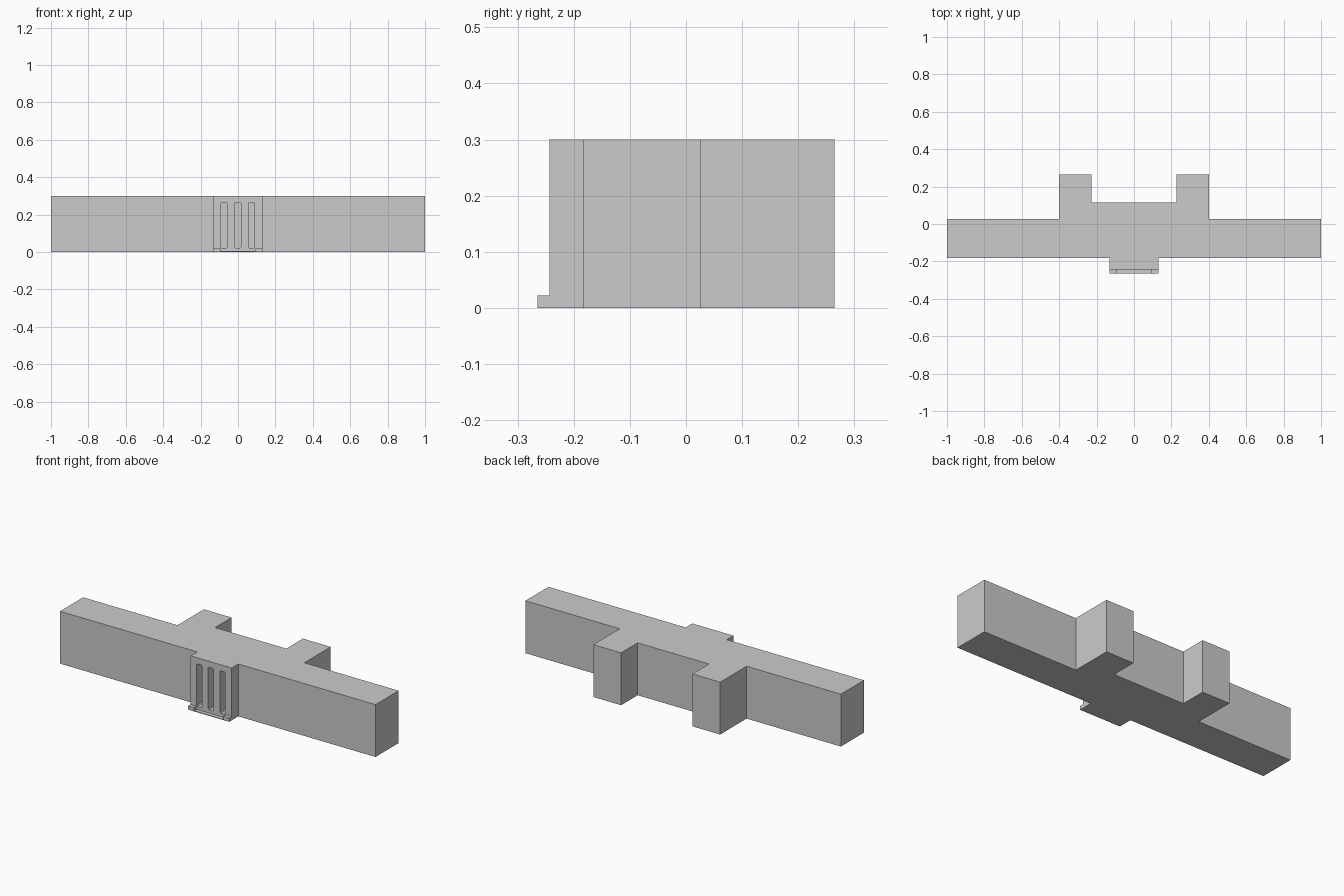
import bpy, bmesh

if "Cube" in bpy.data.objects:
    bpy.data.objects.remove(bpy.data.objects["Cube"])


def prism(name, points, height, base=0.0):
    """Extrude a plan outline upwards."""
    bm = bmesh.new()
    face = bm.faces.new([bm.verts.new((x, y, base)) for x, y in points])
    top = bmesh.ops.extrude_face_region(bm, geom=[face])
    bmesh.ops.translate(bm, vec=(0, 0, height), verts=[
        v for v in top["geom"] if isinstance(v, bmesh.types.BMVert)])
    bmesh.ops.recalc_face_normals(bm, faces=bm.faces)
    mesh = bpy.data.meshes.new(name)
    bm.to_mesh(mesh)
    bm.free()
    obj = bpy.data.objects.new(name, mesh)
    bpy.context.collection.objects.link(obj)
    return obj


def box(name, x0, x1, y0, y1, z0, z1):
    return prism(name, [(x0, y0), (x1, y0), (x1, y1), (x0, y1)], z1 - z0, z0)


H = 0.3
FRONT = -0.243

# Building body: mirrored plan with rear wings and front porch
half = [(0.13, FRONT), (0.13, -0.183), (1.0, -0.183), (1.0, 0.026),
        (0.402, 0.026), (0.402, 0.265), (0.226, 0.265), (0.226, 0.115)]
building = prism("building", half + [(-x, y) for x, y in reversed(half)], H)

# Tall porch openings with slightly clipped corners
for i, x in enumerate((-0.075, -0.0015, 0.072)):
    cutter = box(f"opening_cutter_{i}", x - 0.017, x + 0.017,
                 FRONT - 0.008, FRONT + 0.056, 0.022, 0.265)
    bm = bmesh.new()
    bm.from_mesh(cutter.data)
    edges = [e for e in bm.edges
             if abs(e.verts[0].co.y - e.verts[1].co.y) > 0.01]
    bmesh.ops.bevel(bm, geom=edges, offset=0.005, segments=1, affect='EDGES')
    bm.to_mesh(cutter.data)
    bm.free()
    cutter.hide_render = True
    cutter.hide_set(True)
    cut = building.modifiers.new(f"opening_{i}", 'BOOLEAN')
    cut.operation = 'DIFFERENCE'
    cut.solver = 'EXACT'
    cut.object = cutter

# Entrance landing and its side blocks
box("landing", -0.093, 0.093, -0.265, FRONT, 0.0, 0.004)
for side, x0, x1 in (("left", -0.13, -0.093), ("right", 0.093, 0.13)):
    box(f"step_block_{side}", x0, x1, -0.265, FRONT, 0.0, 0.022)
